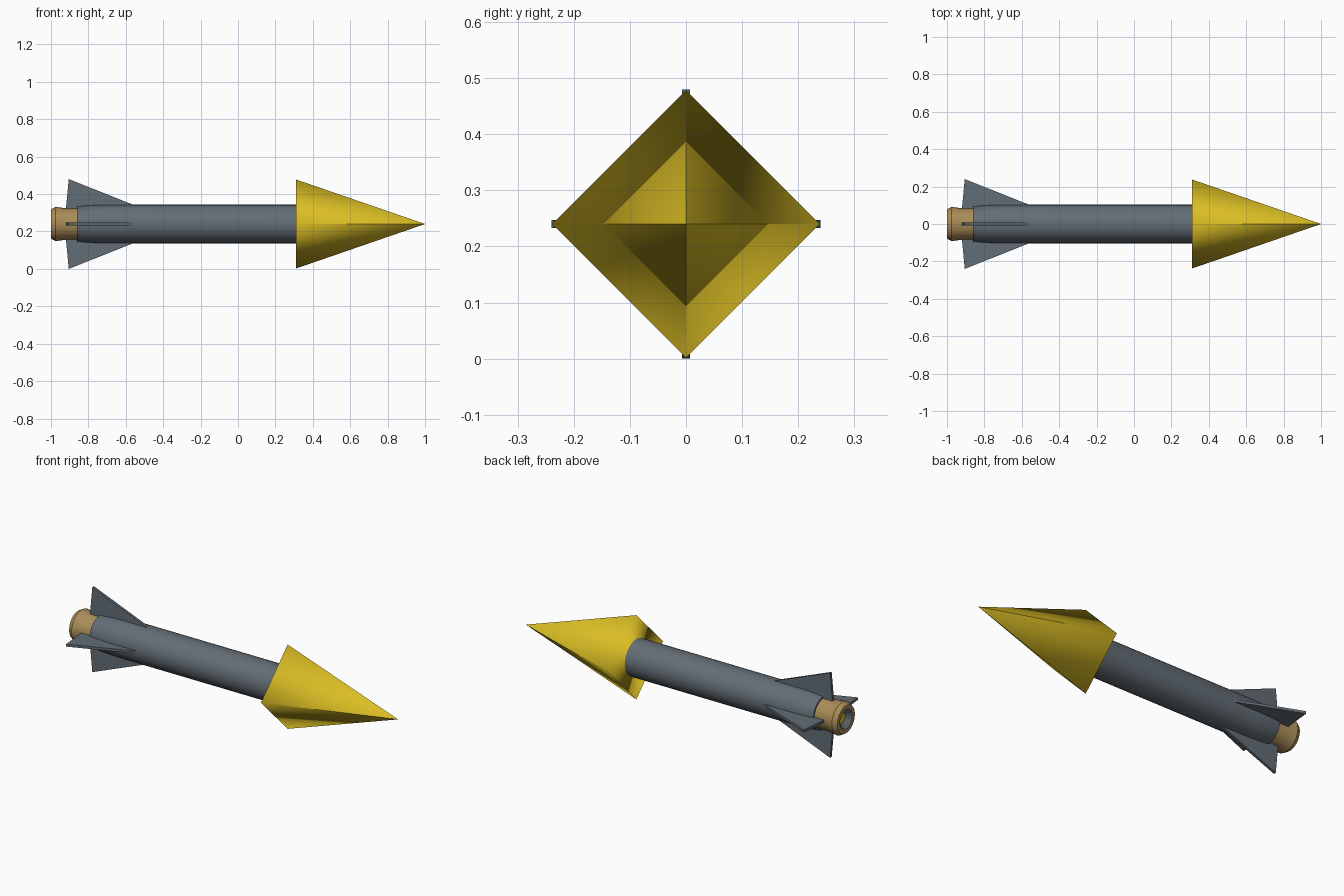
import bpy, bmesh
from math import pi, sin, cos, radians
from mathutils import Vector, Matrix

cube = bpy.data.objects.get("Cube")
if cube:
    bpy.data.objects.remove(cube, do_unlink=True)

AXIS_Z = 0.24


def material(name, rgb, rough=0.6):
    m = bpy.data.materials.new(name)
    m.use_nodes = True
    m.diffuse_color = (*rgb, 1)
    bsdf = m.node_tree.nodes["Principled BSDF"]
    bsdf.inputs["Base Color"].default_value = (*rgb, 1)
    bsdf.inputs["Roughness"].default_value = rough
    return m


steel = material("slate grey", (0.125, 0.155, 0.18))
gold = material("gold yellow", (0.70, 0.51, 0.018))
tan = material("tan brass", (0.41, 0.27, 0.10))


def finish(name, bm, mats):
    """Turn a bmesh into an object lying on the long axis."""
    me = bpy.data.meshes.new(name)
    bm.to_mesh(me)
    bm.free()
    for m in mats:
        me.materials.append(m)
    ob = bpy.data.objects.new(name, me)
    ob.location.z = AXIS_Z
    bpy.context.collection.objects.link(ob)
    return ob


def lathe(name, profile, mats, sides=32):
    """Spin an (x, radius) profile round the x axis, closing both ends."""
    bm = bmesh.new()
    rings = [[bm.verts.new((x, r * cos(2 * pi * i / sides), r * sin(2 * pi * i / sides)))
              for i in range(sides)] for x, r in profile]
    for a, b in zip(rings, rings[1:]):
        for i in range(sides):
            j = (i + 1) % sides
            bm.faces.new((a[i], a[j], b[j], b[i]))
    bm.faces.new(rings[0])
    bm.faces.new(rings[-1])
    bmesh.ops.recalc_face_normals(bm, faces=bm.faces)
    for f in bm.faces:
        f.smooth = True
    ob = finish(name, bm, mats)
    ob.data.set_sharp_from_angle(angle=radians(35))
    return ob


# Body tube, narrowing slightly at the tail
lathe("body_tube", [(-0.86, 0.094), (-0.80, 0.100), (-0.72, 0.103), (0.31, 0.103)], [steel])

# Exhaust nozzle with a dark bowl and a bright centre
nozzle = lathe("nozzle", [(-0.85, 0.084), (-0.93, 0.085), (-0.975, 0.092), (-1.0, 0.078),
                          (-1.0, 0.055), (-0.975, 0.028)], [tan, steel, gold])
for p in nozzle.data.polygons:
    radius = Vector(p.center.yz).length
    if p.center.x < -0.97 and radius < 0.05:
        p.material_index = 2 if radius < 0.01 else 1

# Four tail fins
outline = [(-0.54, 0.095), (-0.905, 0.24), (-0.92, 0.080), (-0.86, 0.075)]
for side, name in enumerate(("left_fin", "top_fin", "right_fin", "bottom_fin")):
    bm = bmesh.new()
    face = bm.faces.new([bm.verts.new((x, r, -0.007)) for x, r in outline])
    solid = bmesh.ops.extrude_face_region(bm, geom=[face])
    bmesh.ops.translate(bm, vec=(0, 0, 0.014),
                        verts=[v for v in solid["geom"] if isinstance(v, bmesh.types.BMVert)])
    bmesh.ops.recalc_face_normals(bm, faces=bm.faces)
    bmesh.ops.rotate(bm, verts=bm.verts, matrix=Matrix.Rotation(side * pi / 2, 3, 'X'))
    finish(name, bm, [steel])

# Four-sided pointed head: soft at the base, creased toward the tip
bm = bmesh.new()
spokes = [Vector((0, cos(i * pi / 2), sin(i * pi / 2))) for i in range(4)]
base = [bm.verts.new(s * 0.238 + Vector((0.31, 0, 0))) for s in spokes]
normals = [(s + Vector((-0.15, 0, 0))).normalized() for s in spokes]
for i in range(4):
    j = (i + 1) % 4
    tip = bm.verts.new((1, 0, 0))
    flank = bm.faces.new((base[i], base[j], tip))
    flank.normal_update()
    normals.append(flank.normal.copy())
bm.faces.new(base[::-1])
for f in bm.faces:
    f.smooth = True
head = finish("pointed_head", bm, [gold])
head.data.normals_split_custom_set_from_vertices(normals)
